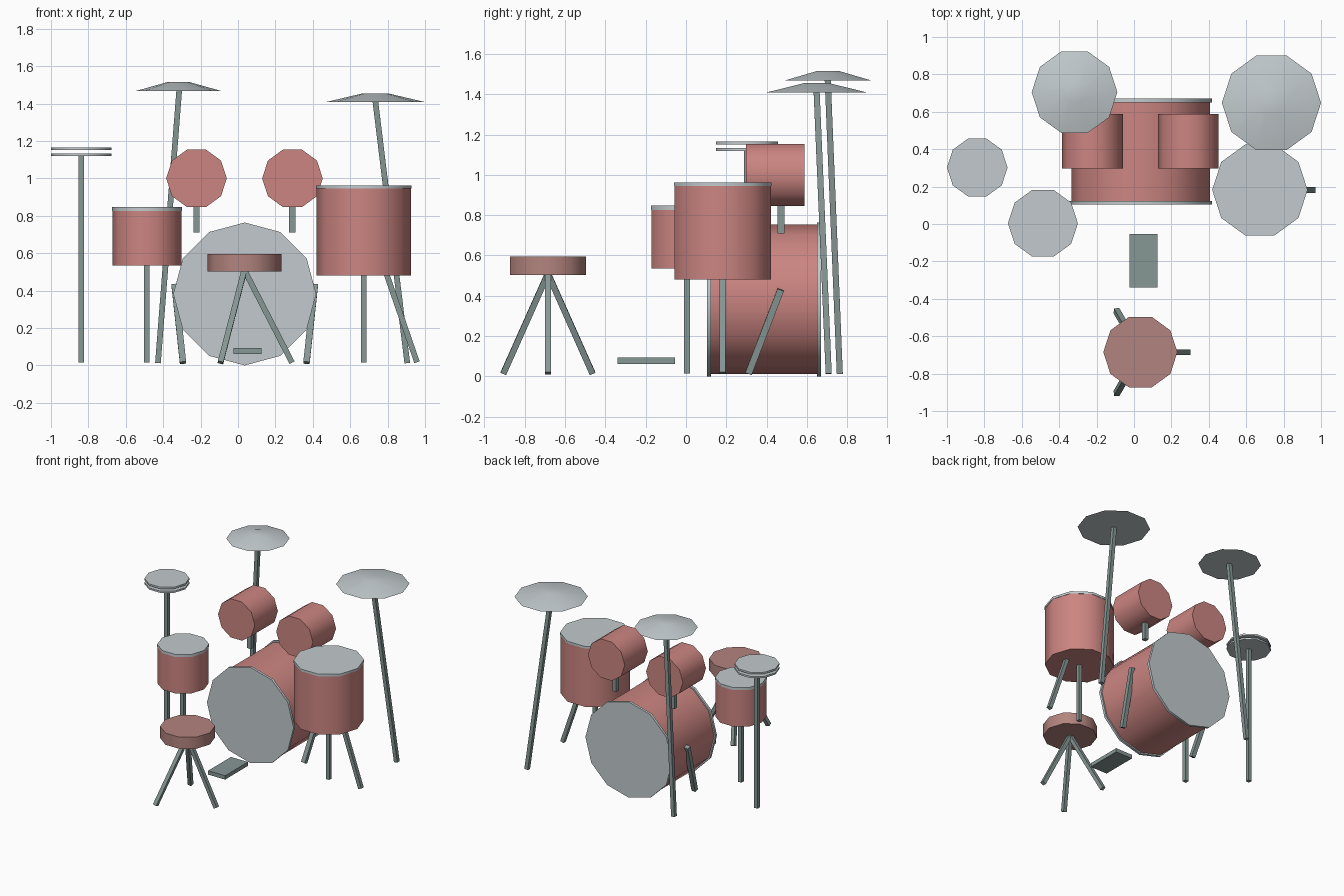
import bpy, bmesh, math
from mathutils import Vector, Matrix

if "Cube" in bpy.data.objects:
    bpy.data.objects.remove(bpy.data.objects["Cube"])


def material(name, color):
    m = bpy.data.materials.new(name)
    m.diffuse_color = (*color, 1)
    m.use_nodes = True
    m.node_tree.nodes["Principled BSDF"].inputs["Base Color"].default_value = m.diffuse_color
    return m


SHELL = material("drum_red", (0.60, 0.235, 0.22))
SEAT = material("seat_red", (0.45, 0.23, 0.21))
HEAD = material("pale_silver", (0.54, 0.59, 0.61))
METAL = material("grey_metal", (0.24, 0.31, 0.30))


def finish(name, bm, mat, smooth):
    bmesh.ops.recalc_face_normals(bm, faces=bm.faces)
    me = bpy.data.meshes.new(name)
    bm.to_mesh(me)
    bm.free()
    me.materials.append(mat)
    ob = bpy.data.objects.new(name, me)
    bpy.context.collection.objects.link(ob)
    if smooth:
        bpy.ops.object.select_all(action='DESELECT')
        bpy.context.view_layer.objects.active = ob
        ob.select_set(True)
        bpy.ops.object.shade_smooth_by_angle(angle=math.radians(50))
    return ob


def disc(name, mat, x, y, z, r, lo, hi, axis='Z', sides=10, r2=None):
    """Low-sided cylinder or cone from lo to hi along its axis."""
    bm = bmesh.new()
    bmesh.ops.create_cone(bm, cap_ends=True, segments=sides, radius1=r,
                          radius2=r if r2 is None else r2, depth=hi - lo)
    # put a corner on the x axis
    bm.transform(Matrix.Rotation(math.pi / 2, 4, 'Z'))
    mid = (lo + hi) / 2
    if axis == 'Y':
        bm.transform(Matrix.Rotation(-math.pi / 2, 4, 'X'))
        bm.transform(Matrix.Translation((x, mid, z)))
    else:
        bm.transform(Matrix.Translation((x, y, mid)))
    return finish(name, bm, mat, True)


def bar(name, a, b, w=0.03):
    """Square bar between two points."""
    a, b = Vector(a), Vector(b)
    d = b - a
    bm = bmesh.new()
    bmesh.ops.create_cube(bm, size=1)
    bm.transform(Matrix.Diagonal((w, w, d.length, 1)))
    bm.transform(Vector((0, 0, 1)).rotation_difference(d).to_matrix().to_4x4())
    bm.transform(Matrix.Translation((a + b) / 2))
    return finish(name, bm, METAL, False)


# Bass drum with a head at each end and two spurs
BX, BZ = 0.036, 0.382
disc("bass_shell", SHELL, BX, 0, BZ, 0.371, 0.12, 0.655, 'Y', 12)
disc("bass_front_head", HEAD, BX, 0, BZ, 0.382, 0.103, 0.123, 'Y', 12)
disc("bass_back_head", HEAD, BX, 0, BZ, 0.382, 0.65, 0.67, 'Y', 12)
for side, s in (("left", -1), ("right", 1)):
    bar("bass_spur_" + side, (BX + s * 0.33, 0.31, 0.014), (BX + s * 0.375, 0.47, 0.43), 0.034)

# Two mounted toms on short posts
for side, x in (("left", -0.222), ("right", 0.291)):
    disc("tom_" + side, SHELL, x, 0, 1.0, 0.162, 0.297, 0.588, 'Y')
    bar("tom_post_" + side, (x, 0.472, 0.71), (x, 0.472, 0.87), 0.034)

# Large floor tom
FX, FY = 0.673, 0.182
disc("floor_tom_shell", SHELL, FX, FY, 0, 0.252, 0.48, 0.95)
disc("floor_tom_head", HEAD, FX, FY, 0, 0.255, 0.945, 0.963)
bar("floor_tom_leg", (FX, FY, 0.015), (FX, FY, 0.49))
bar("floor_tom_side_leg", (0.957, FY, 0.017), (0.79, FY, 0.5))

# Snare on one leg
SX, SY = -0.487, 0.004
disc("snare_shell", SHELL, SX, SY, 0, 0.185, 0.535, 0.83)
disc("snare_head", HEAD, SX, SY, 0, 0.187, 0.826, 0.847)
bar("snare_leg", (SX, SY, 0.015), (SX, SY, 0.545))

# Hi-hat pair on a stand
HX, HY = -0.838, 0.302
for n, z in (("lower", 1.119), ("upper", 1.151)):
    disc("hi_hat_" + n, HEAD, HX, HY, 0, 0.162, z, z + 0.014)
bar("hi_hat_stand", (HX, HY, 0.015), (HX, HY, 1.12))

# Cymbals on leaning stands
disc("cymbal_left", HEAD, -0.318, 0.705, 0, 0.229, 1.467, 1.515, r2=0.058)
bar("cymbal_stand_left", (-0.428, 0.763, 0.013), (-0.314, 0.703, 1.475))
disc("cymbal_right", HEAD, 0.735, 0.648, 0, 0.265, 1.408, 1.455, r2=0.065)
bar("cymbal_stand_right", (0.905, 0.708, 0.013), (0.734, 0.648, 1.415))

# Stool with three splayed legs
TX, TY = 0.034, -0.685
disc("stool_seat", SEAT, TX, TY, 0, 0.198, 0.502, 0.595)
for i in range(3):
    t = i * math.tau / 3
    c, s = math.cos(t), math.sin(t)
    bar(f"stool_leg_{i}", (TX + 0.255 * c, TY + 0.255 * s, 0.015), (TX, TY, 0.51))

# Foot pedal plate
bm = bmesh.new()
bmesh.ops.create_cube(bm, size=1)
bm.transform(Matrix.Translation((0.05, -0.197, 0.077)) @ Matrix.Diagonal((0.15, 0.287, 0.031, 1)))
finish("pedal", bm, METAL, False)
